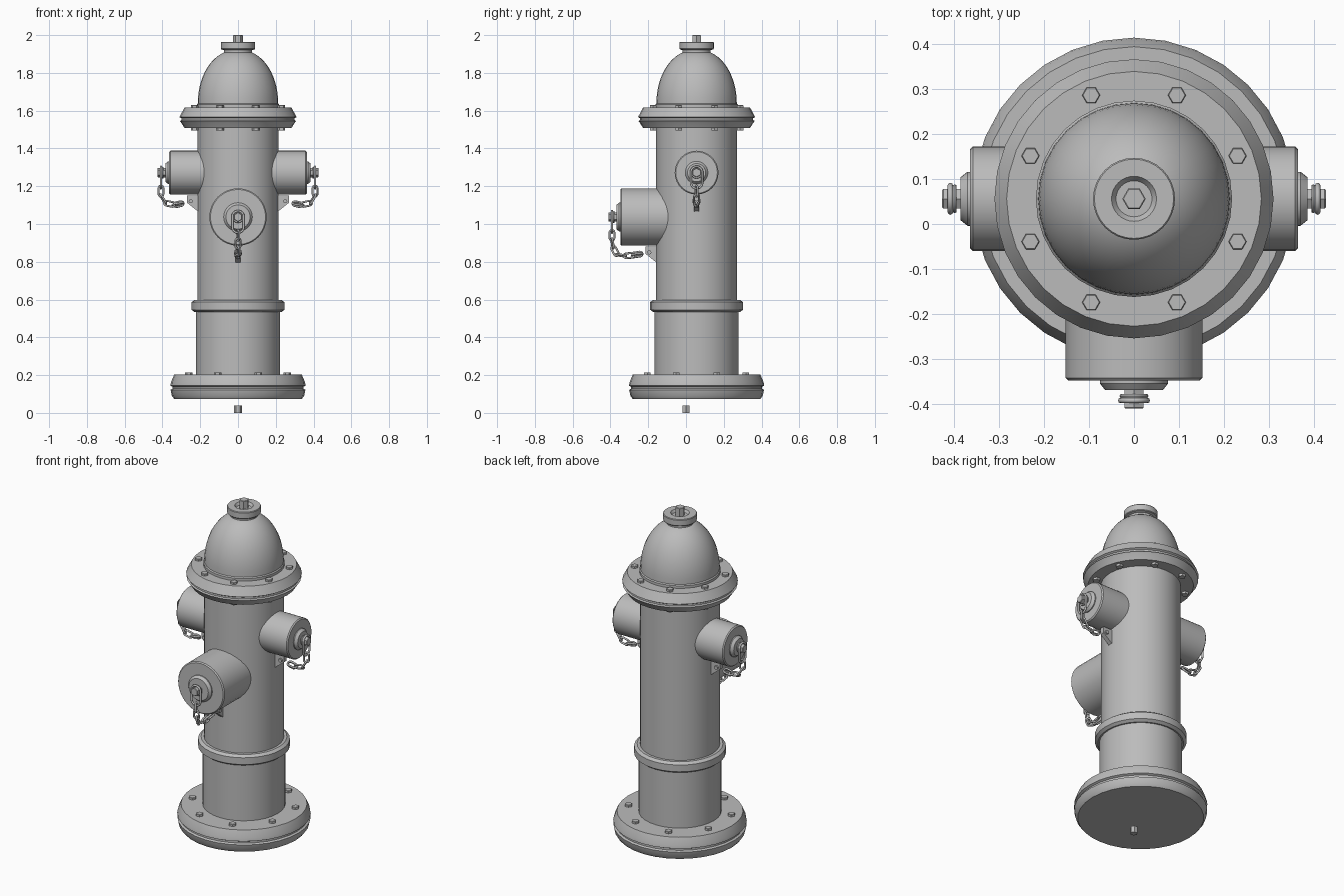
import bpy, bmesh, math
from mathutils import Matrix, Vector

if "Cube" in bpy.data.objects:
    bpy.data.objects.remove(bpy.data.objects["Cube"], do_unlink=True)

AXIS_Y = 0.056
SIDES = 32

iron = bpy.data.materials.new("cast iron grey")
iron.use_nodes = True
GREY = (0.5, 0.5, 0.5, 1)
iron.diffuse_color = GREY
iron.node_tree.nodes["Principled BSDF"].inputs["Base Color"].default_value = GREY


def finish(name, bm, matrix, angle=30):
    """Turn a bmesh into a placed, smooth-shaded object."""
    bmesh.ops.transform(bm, matrix=matrix, verts=bm.verts)
    bmesh.ops.recalc_face_normals(bm, faces=bm.faces)
    mesh = bpy.data.meshes.new(name)
    bm.to_mesh(mesh)
    bm.free()
    mesh.materials.append(iron)
    obj = bpy.data.objects.new(name, mesh)
    bpy.context.collection.objects.link(obj)
    bpy.ops.object.select_all(action="DESELECT")
    obj.select_set(True)
    bpy.context.view_layer.objects.active = obj
    bpy.ops.object.shade_smooth_by_angle(angle=math.radians(angle))
    return obj


def lathe(name, profile, matrix, sides=SIDES):
    """Closed solid of revolution about local z from (radius, height) pairs."""
    bm = bmesh.new()
    rings = []
    for r, z in profile:
        rings.append([bm.verts.new((r * math.cos(a), r * math.sin(a), z))
                      for a in (math.tau * i / sides for i in range(sides))])
    for low, high in zip(rings, rings[1:]):
        for i in range(sides):
            j = (i + 1) % sides
            bm.faces.new((low[i], low[j], high[j], high[i]))
    bm.faces.new(rings[0])
    bm.faces.new(rings[-1])
    return finish(name, bm, matrix)


def hexagon(name, radius, low, high, matrix):
    b = radius * 0.1
    return lathe(name, [(radius, low), (radius, high - b), (radius - b, high)], matrix, 6)


def link(name, half_length, half_width, wire, matrix):
    """Chain link: a round wire swept along a stadium in local xy."""
    bm = bmesh.new()
    steps, around = 20, 8
    rings = []
    for i in range(steps):
        a = math.tau * (i + 0.5) / steps
        out = Vector((math.cos(a), math.sin(a), 0))
        shift = math.copysign(half_length - half_width, out.x)
        centre = out * half_width + Vector((shift, 0, 0))
        rings.append([bm.verts.new(centre + out * wire * math.cos(t) + Vector((0, 0, wire * math.sin(t))))
                      for t in (math.tau * k / around for k in range(around))])
    for i in range(steps):
        p, q = rings[i], rings[(i + 1) % steps]
        for k in range(around):
            m = (k + 1) % around
            bm.faces.new((p[k], p[m], q[m], q[k]))
    finish(name, bm, matrix, 60)


centre = Matrix.Translation((0, AXIS_Y, 0))

# Main column
lathe("base_flange", [(0.338, 0.074), (0.35, 0.09), (0.357, 0.122), (0.346, 0.128), (0.346, 0.138),
                      (0.358, 0.144), (0.355, 0.162), (0.338, 0.202)], centre)
lathe("lower_barrel", [(0.222, 0.19), (0.222, 0.545)], centre)
lathe("barrel_ring", [(0.23, 0.534), (0.246, 0.546), (0.246, 0.586), (0.23, 0.598)], centre)
lathe("upper_barrel", [(0.214, 0.58), (0.214, 1.53)], centre)
lathe("top_flange", [(0.283, 1.508), (0.3, 1.535), (0.308, 1.545), (0.3, 1.55), (0.3, 1.56),
                     (0.31, 1.566), (0.3, 1.585), (0.283, 1.617)], centre)

# Bonnet with its rounded, slightly pointed outline
dome = [(0.218, 1.61), (0.218, 1.632), (0.213, 1.638)]
for i in range(1, 13):
    t = i / 12 * math.radians(72)
    dome.append((0.213 * math.cos(t) ** 0.92, 1.638 + 0.285 * math.sin(t)))
lathe("bonnet", dome, centre)
lathe("bonnet_cap", [(0.074, 1.895), (0.074, 1.92), (0.088, 1.924), (0.091, 1.928), (0.091, 1.96),
                     (0.088, 1.964), (0.05, 1.964), (0.04, 1.95)], centre)
hexagon("operating_nut", 0.026, 1.94, 2.0, centre)
hexagon("drain_nut", 0.02, 0, 0.04, Matrix.Identity(4))

# Flange bolts
for i in range(8):
    a = math.tau * (i + 0.5) / 8
    for name, radius, low, high in (("base_bolt", 0.282, 0.195, 0.215),
                                    ("top_bolt", 0.249, 1.61, 1.629),
                                    ("under_bolt", 0.249, 1.495, 1.515)):
        spot = Matrix.Translation((radius * math.cos(a), radius * math.sin(a), 0))
        hexagon(f"{name}_{i + 1}", 0.02, low, high, centre @ spot)


def outlet(side, turn, height, radius, reach, collar, drop):
    """Hose outlet along local x, with cap nut, bracket and chain."""
    place = Matrix.Translation((0, AXIS_Y, height)) @ Matrix.Rotation(math.radians(turn), 4, "Z")
    along = place @ Matrix.Rotation(math.pi / 2, 4, "Y")
    lathe(side + "_outlet", [(radius, 0.1), (radius, reach - 0.006), (radius - 0.006, reach)], along)
    lathe(side + "_outlet_collar", [(collar, reach - 0.01), (collar, reach + 0.006),
                                    (collar - 0.012, reach + 0.021)], along)
    hexagon(side + "_outlet_nut", 0.025, reach + 0.01, reach + 0.062, along)
    lathe(side + "_nut_washer", [(0.03, reach + 0.03), (0.032, reach + 0.034), (0.03, reach + 0.038)], along, 16)

    # Bracket gusset below the outlet
    bm = bmesh.new()
    top = -drop + 0.036
    outline = [(0.205, top), (0.27, top), (0.27, top - 0.038), (0.205, top - 0.09)]
    face = bm.faces.new([bm.verts.new((x, -0.013, z)) for x, z in outline])
    extruded = bmesh.ops.extrude_face_region(bm, geom=[face])["geom"]
    bmesh.ops.translate(bm, vec=(0, 0.026, 0), verts=[v for v in extruded if isinstance(v, bmesh.types.BMVert)])
    finish(side + "_chain_bracket", bm, place)
    pin = place @ Matrix.Translation((0.25, 0, -drop + 0.006)) @ Matrix.Rotation(math.pi / 2, 4, "X")
    lathe(side + "_bracket_pin", [(0.011, -0.022), (0.011, 0.022)], pin, 10)

    # Large loop on the nut, hanging down
    x = reach + 0.044
    loop = place @ Matrix.Translation((x, 0, -0.026)) @ Matrix.Rotation(math.pi / 2, 4, "Y")
    link(side + "_chain_loop", 0.058, 0.03, 0.006, loop)

    # Chain links along a hanging path back to the bracket
    path = [Vector(p) for p in ((x, 0, -0.075), (x, 0, -drop * 0.77), (x - 0.025, 0, -drop - 0.006),
                                (x - 0.075, 0, -drop - 0.014), (0.25, 0, -drop + 0.004))]
    total = sum((b - a).length for a, b in zip(path, path[1:]))
    count = round(total / 0.044)

    def point(d):
        for a, b in zip(path, path[1:]):
            if d <= (b - a).length:
                break
            d -= (b - a).length
        return a + (b - a).normalized() * d

    for i in range(count):
        p, q = point(total * i / count), point(total * (i + 1) / count)
        x_dir = (q - p).normalized()
        y_dir = Vector((0, 1, 0))
        frame = Matrix((x_dir, y_dir, x_dir.cross(y_dir))).transposed().to_4x4()
        frame = Matrix.Translation((p + q) / 2) @ frame
        roll = Matrix.Rotation(math.radians(65 if i % 2 == 0 else -15), 4, "X")
        link(f"{side}_chain_link_{i + 1}", (q - p).length / 2 + 0.006, 0.014, 0.0055, place @ frame @ roll)


outlet("front", -90, 1.037, 0.152, 0.404, 0.076, 0.193)
outlet("left", 0, 1.272, 0.116, 0.364, 0.06, 0.157)
outlet("right", 180, 1.272, 0.116, 0.364, 0.06, 0.157)
